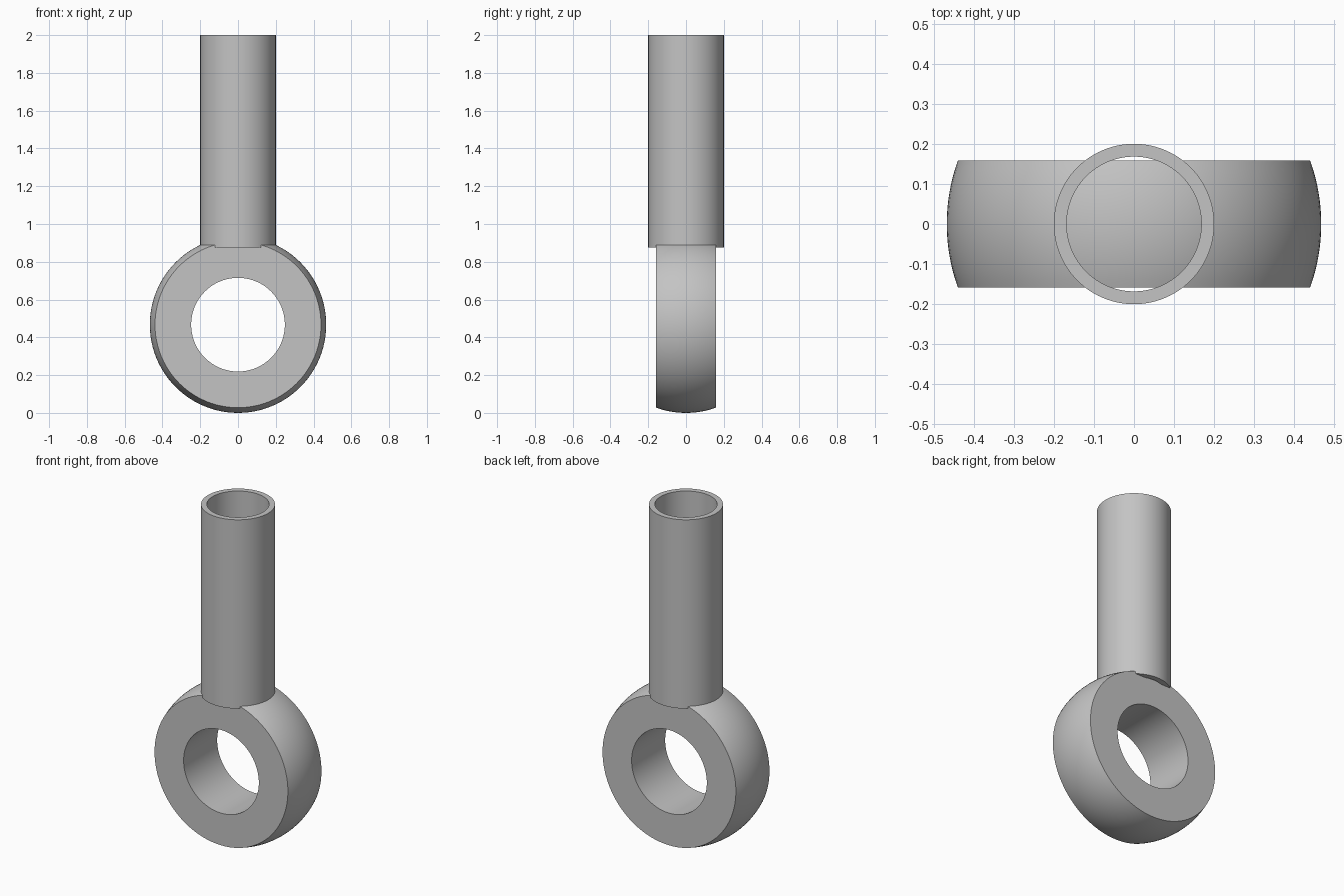
import bpy, bmesh, math
from mathutils import Matrix

cube = bpy.data.objects.get("Cube")
if cube:
    bpy.data.objects.remove(cube, do_unlink=True)

# Single plain steel colour
STEEL = (0.55, 0.55, 0.55, 1.0)
steel = bpy.data.materials.new("steel_grey")
steel.use_nodes = True
steel.diffuse_color = STEEL
steel.node_tree.nodes["Principled BSDF"].inputs["Base Color"].default_value = STEEL


def lathe(name, profile, matrix, segments=96):
    """Revolve a closed (radius, height) profile about z, then place it."""
    bm = bmesh.new()
    rings = []
    for i in range(segments):
        a = 2 * math.pi * i / segments
        rings.append([bm.verts.new((r * math.cos(a), r * math.sin(a), h)) for r, h in profile])
    n = len(profile)
    for i in range(segments):
        here, there = rings[i], rings[(i + 1) % segments]
        for j in range(n):
            k = (j + 1) % n
            bm.faces.new((here[j], there[j], there[k], here[k]))
    bmesh.ops.transform(bm, matrix=matrix, verts=bm.verts)
    bmesh.ops.recalc_face_normals(bm, faces=bm.faces)
    mesh = bpy.data.meshes.new(name)
    bm.to_mesh(mesh)
    bm.free()
    mesh.materials.append(steel)
    obj = bpy.data.objects.new(name, mesh)
    bpy.context.collection.objects.link(obj)
    bpy.ops.object.select_all(action='DESELECT')
    obj.select_set(True)
    bpy.context.view_layer.objects.active = obj
    bpy.ops.object.shade_smooth_by_angle(angle=math.radians(30))
    return obj


# Eye: ball sliced flat front and back, with a straight bore through it
BALL, HALF, BORE, STEPS = 0.467, 0.158, 0.248, 16
limit = math.asin(HALF / BALL)
angles = [limit * (2 * i / STEPS - 1) for i in range(STEPS + 1)]
eye_profile = [(BALL * math.cos(a), BALL * math.sin(a)) for a in angles]
eye_profile += [(BORE, HALF), (BORE, -HALF)]
lathe("ball_eye", eye_profile,
      Matrix.Translation((0, 0, BALL)) @ Matrix.Rotation(math.pi / 2, 4, 'X'))

# Shank: open tube seated over the top of the eye
OUTER, INNER, BOTTOM, TOP = 0.2, 0.168, 0.875, 2.0
lathe("tube_shank", [(OUTER, BOTTOM), (OUTER, TOP), (INNER, TOP), (INNER, BOTTOM)],
      Matrix.Identity(4))
